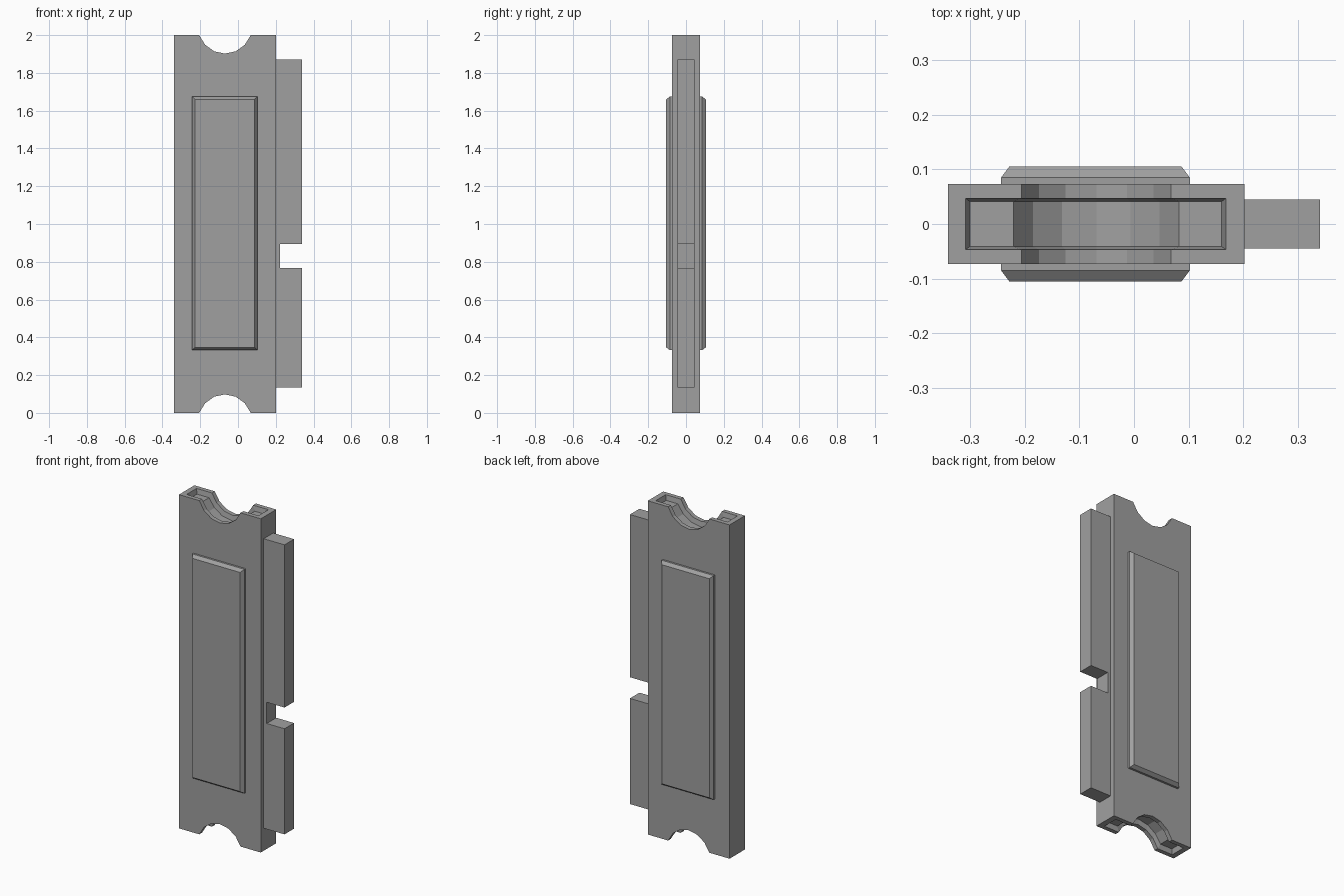
import bpy, bmesh, math

if "Cube" in bpy.data.objects:
    bpy.data.objects.remove(bpy.data.objects["Cube"])

grey = bpy.data.materials.new("mid grey")
grey.use_nodes = True
COLOUR = (0.35, 0.35, 0.35, 1)
grey.diffuse_color = COLOUR
grey.node_tree.nodes["Principled BSDF"].inputs["Base Color"].default_value = COLOUR

LEFT, RIGHT, HEIGHT = -0.34, 0.202, 2.0
MID = (LEFT + RIGHT) / 2
HALF = 0.073      # half thickness of the body
RIM, FLOOR = 0.047, 0.041   # half widths of the end recess, at rim and floor
DEPTH = 0.03


def finish(name, bm):
    bmesh.ops.remove_doubles(bm, verts=bm.verts, dist=1e-5)
    bmesh.ops.recalc_face_normals(bm, faces=bm.faces)
    mesh = bpy.data.meshes.new(name)
    bm.to_mesh(mesh)
    bm.free()
    mesh.materials.append(grey)
    obj = bpy.data.objects.new(name, mesh)
    bpy.context.collection.objects.link(obj)
    return obj


def add_face(bm, points):
    return bm.faces.new([bm.verts.new(p) for p in points])


def arc(radius, drop):
    """Scooped hollow in the end, as x, z points from left to right."""
    end = math.radians(67.5)
    c = math.cos(end)
    out = []
    for i in range(-3, 4):
        a = end * i / 3
        out.append((MID + radius * math.sin(a),
                    HEIGHT - drop - 0.098 * (math.cos(a) - c) / (1 - c)))
    return out


# Body: slab with a scooped, recessed channel across both ends
rim = [(-0.308, HEIGHT)] + arc(0.148, 0) + [(0.168, HEIGHT)]
floor = [(-0.3, HEIGHT - DEPTH)] + arc(0.164, DEPTH) + [(0.16, HEIGHT - DEPTH)]
edge = [(LEFT, HEIGHT)] + rim + [(RIGHT, HEIGHT)]
bm = bmesh.new()


def strip(flip, line_a, ya, line_b, yb):
    for i in range(len(line_a) - 1):
        pts = [(line_a[i], ya), (line_a[i + 1], ya), (line_b[i + 1], yb), (line_b[i], yb)]
        add_face(bm, [(x, y, HEIGHT - z if flip else z) for (x, z), y in pts])


for flip in (False, True):
    for s in (-1, 1):
        strip(flip, edge, s * HALF, edge, s * RIM)      # rims
        strip(flip, rim, s * RIM, floor, s * FLOOR)     # sloping recess walls
    strip(flip, floor, -FLOOR, floor, FLOOR)            # recess floor
    for pair in (edge[:2], edge[-2:]):                  # outer end caps
        strip(flip, pair, -RIM, pair, RIM)
    for k in (0, -1):                                   # recess end walls
        quad = [(rim[k], -RIM), (rim[k], RIM), (floor[k], FLOOR), (floor[k], -FLOOR)]
        add_face(bm, [(x, y, HEIGHT - z if flip else z) for (x, z), y in quad])
for s in (-1, 1):
    add_face(bm, [(x, s * HALF, z) for x, z in edge]
             + [(x, s * HALF, HEIGHT - z) for x, z in reversed(edge)])
ys = (-HALF, -RIM, RIM, HALF)
for x in (LEFT, RIGHT):
    add_face(bm, [(x, y, 0) for y in ys] + [(x, y, HEIGHT) for y in reversed(ys)])
finish("body", bm)

# Raised chamfered panels on front and back
for name, s in (("front_panel", -1), ("back_panel", 1)):
    bm = bmesh.new()
    rings = []
    for y, inset in ((HALF - 0.003, 0), (0.085, 0), (0.105, 0.015)):
        x0, x1, z0, z1 = -0.243 + inset, 0.102 - inset, 0.332 + inset, 1.675 - inset
        rings.append([bm.verts.new((x, s * y, z))
                      for x, z in ((x0, z0), (x1, z0), (x1, z1), (x0, z1))])
    for a, b in zip(rings, rings[1:]):
        for i in range(4):
            j = (i + 1) % 4
            bm.faces.new((a[i], a[j], b[j], b[i]))
    bm.faces.new(rings[0])
    bm.faces.new(rings[-1])
    finish(name, bm)

# Side tab with a square notch
x0, xn, x1 = RIGHT - 0.003, 0.222, 0.34
outline = [(x0, 0.135), (x1, 0.135), (x1, 0.768), (xn, 0.768),
           (xn, 0.895), (x1, 0.895), (x1, 1.87), (x0, 1.87)]
bm = bmesh.new()
face = add_face(bm, [(x, -0.045, z) for x, z in outline])
new = bmesh.ops.extrude_face_region(bm, geom=[face], use_keep_orig=True)
bmesh.ops.translate(bm, vec=(0, 0.09, 0),
                    verts=[v for v in new["geom"] if isinstance(v, bmesh.types.BMVert)])
finish("side_tab", bm)
